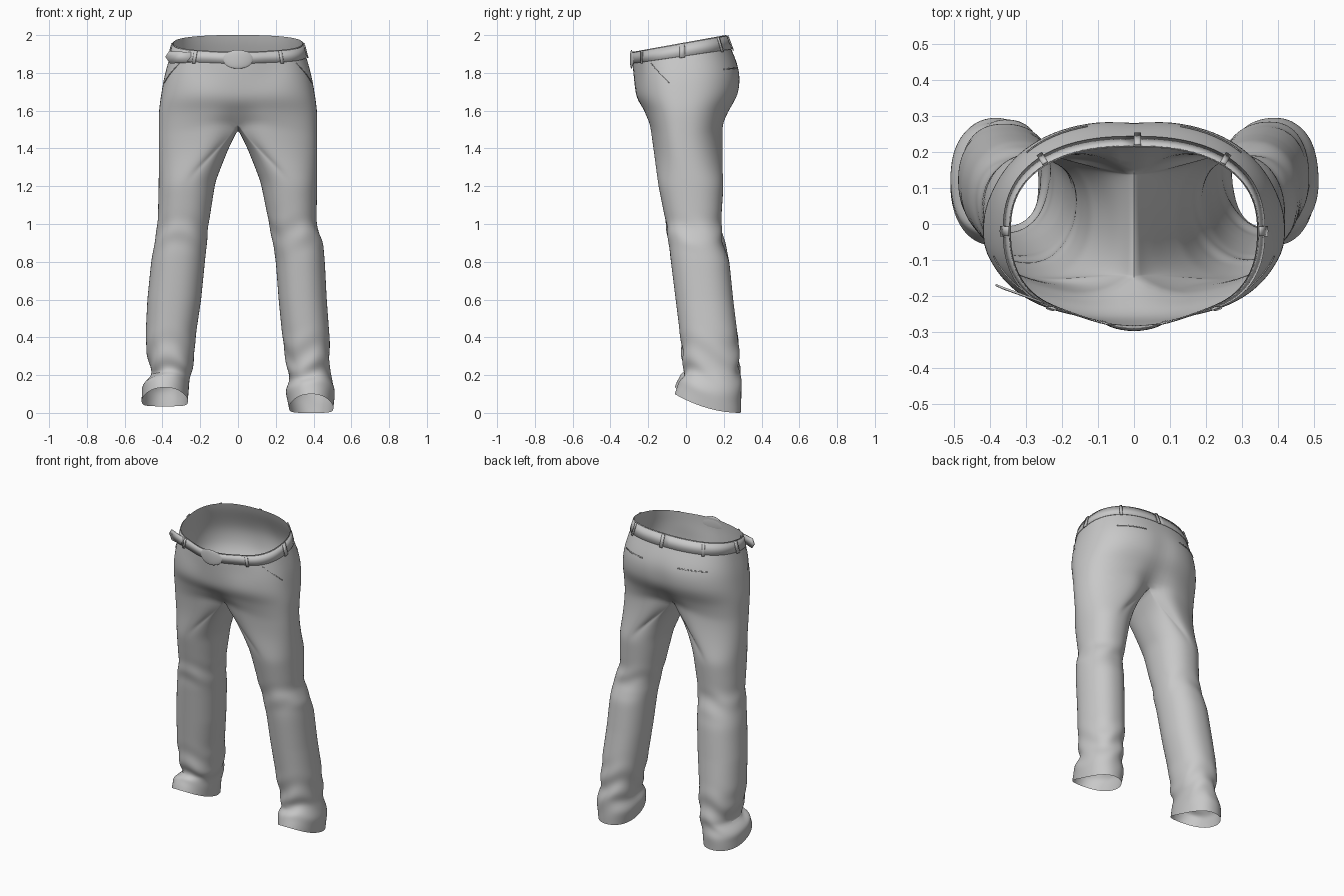
import bpy, bmesh, math
from mathutils import Vector

cube = bpy.data.objects.get("Cube")
if cube:
    bpy.data.objects.remove(cube)

grey = bpy.data.materials.new("grey_cloth")
grey.use_nodes = True
grey.diffuse_color = (0.58, 0.58, 0.58, 1)
grey.node_tree.nodes["Principled BSDF"].inputs["Base Color"].default_value = (0.58, 0.58, 0.58, 1)

CROTCH, TOP = 1.5, 1.955
# torso: height, half width, front y, back y
TORSO = [(1.2, .42, -.15, .2), (1.5, .42, -.2, .205), (1.6, .42, -.225, .23),
         (1.67, .41, -.262, .283), (1.76, .395, -.274, .292), (1.82, .38, -.28, .272),
         (1.88, .362, -.286, .242), (1.955, .34, -.285, .21)]
# legs: height, inner x, outer x, front y, back y
LEFT = [(0, .27, .505, -.06, .29), (.1, .25, .515, -.035, .295), (.16, .275, .5, -.015, .29),
        (.22, .262, .485, -.008, .285), (.4, .235, .485, -.03, .275), (.6, .215, .47, -.055, .25),
        (.8, .2, .46, -.08, .23), (.9, .185, .45, -.09, .195), (1, .165, .415, -.105, .185),
        (1.22, .12, .42, -.15, .2), (1.3, .09, .42, -.165, .2), (1.4, .05, .42, -.18, .203),
        (1.5, 0, .42, -.2, .205)]
RIGHT = [(0, .265, .51, -.06, .29), (.1, .26, .51, -.035, .295), (.18, .25, .455, -.01, .285),
         (.3, .23, .48, -.02, .28), (.4, .225, .49, -.03, .275), (.6, .195, .48, -.055, .25),
         (.8, .175, .46, -.08, .23), (1, .155, .425, -.105, .185)] + LEFT[9:]


def sample(table, z):
    """Linear lookup of a profile table by height."""
    for a, b in zip(table, table[1:]):
        if z <= b[0]:
            t = max(0, (z - a[0]) / (b[0] - a[0]))
            return [p + (q - p) * t for p, q in zip(a[1:], b[1:])]
    return table[-1][1:]


def power(v, n=2.4):
    return math.copysign(abs(v) ** (2 / n), v)


def smooth(t):
    t = min(1, max(0, t))
    return t * t * (3 - 2 * t)


def torso_point(a, z, grow=0.0):
    """Point on one half of the torso; a runs from -pi/2 (front) to pi/2 (back)."""
    near = [sample(TORSO, z + d) for d in (-.025, 0, .025)]
    half, front, back = [sum(col) / 3 for col in zip(*near)]
    mid = -.02
    reach = back - mid if a > 0 else mid - front
    x = (half + grow) * power(math.cos(a)) if abs(a) < math.pi / 2 - 1e-5 else 0
    y = (reach + grow) * power(math.sin(a))
    # cloth turns inward towards the crotch seam
    y *= 1 - .3 * math.exp(-(x / .07) ** 2) * smooth((1.66 - z) / .17)
    y += mid
    if a > 0:    # groove down the seat
        y -= .012 * math.exp(-(x / .05) ** 2) * smooth(1 - abs(z - 1.7) / .16)
    else:        # front comes to a blunt point at the fly
        y += .018 * math.exp(-((x - .18) / .1) ** 2) * smooth((z - 1.68) / .2)
    lift = .18 * (y + .04) * min(1, max(0, (z - 1.6) / .355))
    return Vector((x, y, z + lift))


def leg_point(a, z, table, raise_hem):
    """Point on a leg ring that turns into a half torso ring at the crotch."""
    inner, outer, front, back = sample(table, z)
    cx, cy = (inner + outer) / 2, (front + back) / 2
    c, s = power(math.cos(a), 2.2), power(math.sin(a), 2.2)
    # cloth folds at the ankle and the knee
    amp = .009 * smooth(1 - abs(z - .24) / .24) + .006 * smooth(1 - abs(z - .95) / .12)
    fold = amp * math.sin(z * 38 + 2.6 * math.sin(a * 2 + raise_hem * 30) + a)
    leg = Vector((cx + ((outer - inner) / 2 + fold * .5) * c,
                  cy + ((back - front) / 2 + fold) * s, z))
    # hem rises towards the front
    leg.z += (.1 * ((back - leg.y) / .35) ** 2 + raise_hem) * smooth(1 - z / .3)
    if abs(a) <= math.pi / 2 + 1e-5:
        half = torso_point(a, z)
    else:
        ends = [torso_point(e, z) for e in (-math.pi / 2, math.pi / 2)]
        half = ends[0].lerp(ends[1], (math.sin(a) + 1) / 2)
    half.x = max(half.x, inner)
    w = smooth((z - 1.18) / (CROTCH - 1.18))
    p = leg.lerp(half, w)
    p.z += .03 * w * max(0, 1 - p.x / .42) * (p.y / .15) ** 2
    return p


def finish(name, bm, subdiv=0):
    bmesh.ops.recalc_face_normals(bm, faces=bm.faces)
    me = bpy.data.meshes.new(name)
    bm.to_mesh(me)
    bm.free()
    me.materials.append(grey)
    ob = bpy.data.objects.new(name, me)
    bpy.context.collection.objects.link(ob)
    if subdiv:
        mod = ob.modifiers.new("smooth_cloth", 'SUBSURF')
        mod.levels = mod.render_levels = subdiv
    bpy.ops.object.select_all(action='DESELECT')
    ob.select_set(True)
    bpy.context.view_layer.objects.active = ob
    bpy.ops.object.shade_smooth_by_angle(angle=math.radians(50))
    return ob


def bridge(bm, low, high, closed):
    n = len(high)
    for i in range(n if closed else n - 1):
        j = (i + 1) % n
        bm.faces.new((low[i], low[j], high[j], high[i]))


# trousers: two legs joined to one torso
K = 24
outer_arc = [-math.pi / 2 + math.pi * i / K for i in range(K + 1)]
inner_arc = [math.pi / 2 + math.pi * i / K for i in range(1, K)]
bm = bmesh.new()
for side, table, hem in ((1, LEFT, 0), (-1, RIGHT, .035)):
    def flip(p):
        return bm.verts.new((p.x * side, p.y, p.z))
    last = None
    for r in range(51):
        z = CROTCH * r / 50
        ring = [flip(leg_point(a, z, table, hem)) for a in outer_arc + inner_arc]
        if last:
            bridge(bm, last, ring, True)
        last = ring
    last = last[:K + 1]
    for r in range(12):
        z = 1.57 + (TOP - 1.57) * r / 11
        ring = [flip(torso_point(a, z)) for a in outer_arc]
        bridge(bm, last, ring, False)
        last = ring
seam = [v for v in bm.verts if abs(v.co.x) < 1e-4]
bmesh.ops.remove_doubles(bm, verts=seam, dist=.0005)
finish("trousers", bm, 1)


def patch(name, side, corners, grow, steps=8, thick=.003):
    """Thin plate laid on the torso; corners are (angle, height) pairs."""
    bm = bmesh.new()
    (a0, z0), (a1, z1), (a2, z2), (a3, z3) = corners
    last = None
    for i in range(steps + 1):
        t = i / steps
        row = []
        for a, z in ((a0 + (a1 - a0) * t, z0 + (z1 - z0) * t),
                     (a3 + (a2 - a3) * t, z3 + (z2 - z3) * t)):
            p = torso_point(a, z, grow)
            row.append(bm.verts.new((p.x * side, p.y, p.z)))
        if last:
            bridge(bm, last, row, False)
        last = row
    mod = finish(name, bm).modifiers.new("thickness", 'SOLIDIFY')
    mod.thickness = thick
    mod.offset = 0


def band(a0, a1, z0, z1):
    return ((a0, z0), (a1, z0), (a1, z1), (a0, z1))


quarter = math.pi / 2
for side, label in ((1, "left"), (-1, "right")):
    patch(label + "_belt", side, band(-quarter, quarter, 1.885, 1.95), .002, 48)
    # belt loops
    for place, a in (("front", -.95), ("side", 0), ("rear", .85)):
        patch(f"{label}_{place}_belt_loop", side, band(a - .03, a + .03, 1.878, 1.952), .007, 2, .006)
    # front pocket opening and rear pocket welt
    patch(label + "_front_pocket", side,
          ((-.62, 1.87), (-.22, 1.75), (-.21, 1.752), (-.61, 1.872)), .001)
    patch(label + "_rear_pocket", side, band(.75, 1.3, 1.793, 1.798), .001)
patch("centre_rear_belt_loop", 1, band(quarter - .03, quarter, 1.878, 1.952), .007, 2, .006)

# oval buckle
bm = bmesh.new()
bmesh.ops.create_uvsphere(bm, u_segments=28, v_segments=12, radius=1)
for v in bm.verts:
    v.co = Vector((v.co.x * .08, -.289 + v.co.y * .008 + .012 * v.co.x ** 2, 1.872 + v.co.z * .05))
finish("buckle", bm)

# loose belt end sticking out at the right hip
bm = bmesh.new()
outline = [(-.25, -.222, 1.855), (-.36, -.183, 1.85), (-.385, -.172, 1.885),
           (-.365, -.18, 1.915), (-.25, -.222, 1.91)]
bm.faces.new([bm.verts.new(p) for p in outline])
tail = finish("belt_end", bm)
tail.modifiers.new("thickness", 'SOLIDIFY').thickness = .006
